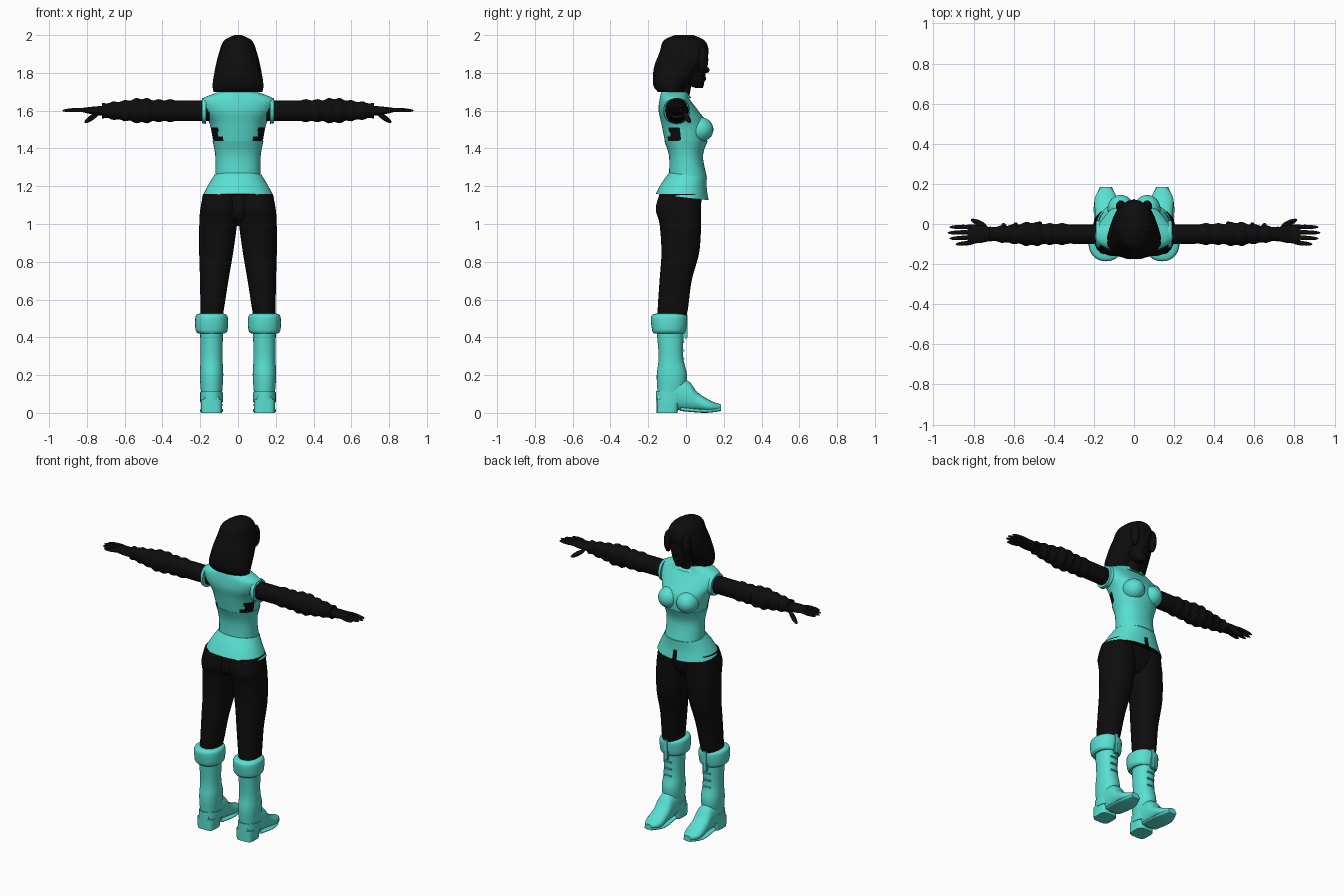
import bpy, bmesh, math
from mathutils import Vector

default_cube = bpy.data.objects.get("Cube")
if default_cube:
    bpy.data.objects.remove(default_cube, do_unlink=True)


def material(name, colour):
    mat = bpy.data.materials.new(name)
    mat.use_nodes = True
    mat.diffuse_color = colour
    mat.node_tree.nodes["Principled BSDF"].inputs["Base Color"].default_value = colour
    return mat


TEAL = material("teal cloth", (.1, .74, .64, 1))
BLACK = material("black", (.004, .004, .004, 1))


def finish(bm, name, mat, mirror=False, black_rule=None):
    """Turn the mesh into a smooth shaded object, black where the rule says so."""
    bmesh.ops.recalc_face_normals(bm, faces=bm.faces)
    if black_rule:
        for face in bm.faces:
            face.material_index = int(black_rule(face.calc_center_median(), face.normal))
    mesh = bpy.data.meshes.new(name)
    bm.to_mesh(mesh)
    bm.free()
    mesh.materials.append(mat)
    if black_rule:
        mesh.materials.append(BLACK)
    part = bpy.data.objects.new(name, mesh)
    bpy.context.collection.objects.link(part)
    bpy.ops.object.select_all(action='DESELECT')
    part.select_set(True)
    bpy.context.view_layer.objects.active = part
    bpy.ops.object.shade_smooth_by_angle(angle=math.radians(40))
    if mirror:
        part.modifiers.new("mirror", 'MIRROR')


def spline(points, s):
    """Smooth interpolation through equal-length tuples."""
    i = min(int(s), len(points) - 2)
    t = s - i
    near = [points[max(0, min(len(points) - 1, i + k))] for k in (-1, 0, 1, 2)]
    result = []
    for before, start, end, after in zip(*near):
        slope = end - before
        bend = 2 * before - 5 * start + 4 * end - after
        twist = 3 * (start - end) + after - before
        result.append(start + t * (slope + t * (bend + t * twist)) / 2)
    return result


def oval(angle, power):
    """Unit superellipse point."""
    return [math.copysign(abs(w) ** (2 / power), w) for w in (math.cos(angle), math.sin(angle))]


def loft(name, mat, rings, axis='z', middle=lambda t: 0, seg=32, steps=5,
         power=2.2, shear=0, groove=0, **options):
    """Skin oval rings given as (position, half width, depth centre, half depth)."""
    bm = bmesh.new()
    rows = []
    for k in range((len(rings) - 1) * steps + 1):
        t, width, centre, depth = spline(rings, k / steps)
        row = []
        for j in range(seg):
            u, v = oval(math.tau * j / seg, power)
            size = 1 - groove * (j % 4 == 0)
            a = middle(t) + width * size * u
            b = centre + depth * size * v
            h = t + shear * b
            place = {'z': (a, b, h), 'x': (h, a, b), 'y': (a, h, b)}[axis]
            row.append(bm.verts.new(place))
        rows.append(row)
    for low, high in zip(rows, rows[1:]):
        for j in range(seg):
            bm.faces.new((low[j - 1], low[j], high[j], high[j - 1]))
    bm.faces.new(rows[0])
    bm.faces.new(rows[-1])
    finish(bm, name, mat, **options)


def ball(name, mat, centre, size, direction=Vector((0, 0, 1)), **options):
    """Ellipsoid whose long axis may be turned along a direction."""
    bm = bmesh.new()
    bmesh.ops.create_uvsphere(bm, u_segments=24, v_segments=16, radius=1)
    bmesh.ops.scale(bm, vec=size, verts=bm.verts)
    turn = direction.to_track_quat('Z', 'Y').to_matrix()
    bmesh.ops.rotate(bm, matrix=turn, verts=bm.verts)
    bmesh.ops.translate(bm, vec=centre, verts=bm.verts)
    finish(bm, name, mat, **options)


def digit(name, start, end, radius):
    a, b = Vector(start), Vector(end)
    ball(name, BLACK, (a + b) / 2, (radius, radius, (b - a).length / 2), b - a, mirror=True)


def box(name, centre, size):
    bm = bmesh.new()
    bmesh.ops.create_cube(bm, size=1)
    bmesh.ops.scale(bm, vec=size, verts=bm.verts)
    bmesh.ops.translate(bm, vec=centre, verts=bm.verts)
    bmesh.ops.bevel(bm, geom=bm.edges[:], offset=min(size) / 5, segments=2, affect='EDGES')
    finish(bm, name, TEAL, mirror=True)


# Vest: skirt with front slit, waist, and chest with openings at the back
def skirt_black(point, normal):
    slit = abs(point.x) < .012 and point.y > 0 and point.z < 1.19
    return slit or normal.z < -.8


def chest_black(point, normal):
    x = abs(point.x)
    across = .08 < x and 1.435 < point.z < 1.47
    upright = .105 < x and 1.41 < point.z < 1.52
    return point.y < -.03 and (across or upright)


loft("vest_skirt", TEAL, [(1.14, .19, -.02, .14), (1.2, .16, -.01, .12), (1.26, .125, .01, .1)],
     seg=96, shear=-.12, black_rule=skirt_black)
loft("vest_waist", TEAL, [(1.25, .12, .01, .1), (1.36, .12, 0, .09), (1.44, .135, 0, .115)])
loft("vest_chest", TEAL, [(1.43, .13, 0, .11), (1.53, .15, -.01, .12), (1.6, .185, -.04, .105),
                          (1.66, .19, -.06, .08), (1.7, .1, -.06, .07)],
     seg=96, black_rule=chest_black)
ball("bust", TEAL, (.066, .075, 1.5), (.066, .07, .066), mirror=True)
loft("collar", TEAL, [(1.67, .1, -.05, .08), (1.7, .07, -.06, .06)], shear=-.15)
loft("armhole_trim", TEAL, [(.17, .07, 1.6, .07), (.19, .065, 1.6, .066)],
     axis='x', middle=lambda x: -.05, mirror=True)

# Head, neck and bobbed hair
loft("neck", BLACK, [(1.66, .055, -.04, .055), (1.8, .055, -.02, .06)])
loft("face", BLACK, [(1.72, .02, .07, .02), (1.77, .06, .02, .08),
                     (1.87, .08, 0, .11), (1.95, .06, 0, .08)])
ball("nose", BLACK, (0, .108, 1.815), (.012, .016, .016))
ball("lips", BLACK, (0, .097, 1.77), (.02, .01, .012))
loft("hair", BLACK, [(1.7, .13, -.08, .07), (1.74, .135, -.08, .095), (1.83, .12, -.04, .13),
                     (1.91, .1, -.01, .13), (1.97, .075, -.01, .11), (2, .02, -.01, .05)],
     seg=64, groove=.025)
ball("fringe_lock", BLACK, (.065, .088, 1.87), (.025, .03, .07), mirror=True)

# Hips and trouser legs
loft("hips", BLACK, [(.99, .05, -.01, .04), (1.05, .15, -.03, .1), (1.2, .15, -.01, .1)])
loft("trouser_leg", BLACK, [(.45, .05, -.08, .07), (.55, .062, -.07, .08), (.7, .075, -.055, .085),
                            (.85, .09, -.03, .1), (1, .1, -.03, .11), (1.08, .1, -.04, .12),
                            (1.16, .09, -.03, .11)],
     middle=lambda z: .175 - .07 * z, mirror=True)


# Boots: shaft, turned cuff, foot, sole, heel and straps
def boot(name, rings, **options):
    loft(name, TEAL, rings, middle=lambda t: .14, mirror=True, **options)


boot("boot_shaft", [(.1, .055, -.08, .07), (.2, .062, -.075, .08),
                    (.3, .058, -.08, .065), (.48, .062, -.085, .075)])
boot("boot_cuff", [(.42, .07, -.09, .08), (.44, .085, -.09, .09),
                   (.51, .085, -.09, .095), (.525, .065, -.09, .07)])
boot("boot_foot", [(-.15, .04, .07, .03), (-.08, .055, .1, .08), (.01, .055, .09, .08),
                   (.06, .055, .06, .05), (.13, .055, .035, .03), (.185, .025, .03, .015)], axis='y')
boot("boot_sole", [(-.03, .055, .02, .01), (.1, .06, .01, .01), (.185, .03, .02, .01)],
     axis='y', power=3)
boot("boot_heel", [(0, .055, -.1, .055), (.07, .057, -.095, .06)], power=4)
boot("heel_counter", [(.05, .06, -.08, .08), (.1, .06, -.075, .085)], shear=-.1)
for row in range(4):
    box("boot_strap", (.14, -.02, .24 + .045 * row), (.05, .024, .01))
box("cuff_tab", (.14, 0, .46), (.026, .018, .13))


# Sleeves: a taper towards the wrist with gathered folds
def sleeve_ring(k):
    x = .15 + .03 * k
    taper = .054 - .12 * max(0, x - .56)
    fold = .007 * (k % 2) * (x > .3)
    puff = .006 * (.45 < x < .57)
    radius = taper + fold + puff
    return x, radius * .9, 1.6, radius


loft("sleeve", BLACK, [sleeve_ring(k) for k in range(20)],
     axis='x', middle=lambda x: -.05, steps=3, mirror=True)
for k in range(4):
    ball("sleeve_knot", BLACK, (.47 + .06 * k, -.003 * k, 1.6), (.012, .014, .025), mirror=True)

# Hands
loft("palm", BLACK, [(.7, .028, 1.6, .026), (.76, .044, 1.6, .022), (.83, .047, 1.604, .01)],
     axis='x', middle=lambda x: -.05, mirror=True)
for k in range(4):
    y = -.092 + .026 * k
    digit("finger", (.79, y, 1.607), (.93 - .01 * (k - 2) ** 2, y * 1.1, 1.6), .011)
digit("thumb", (.735, -.012, 1.59), (.812, .022, 1.537), .014)
